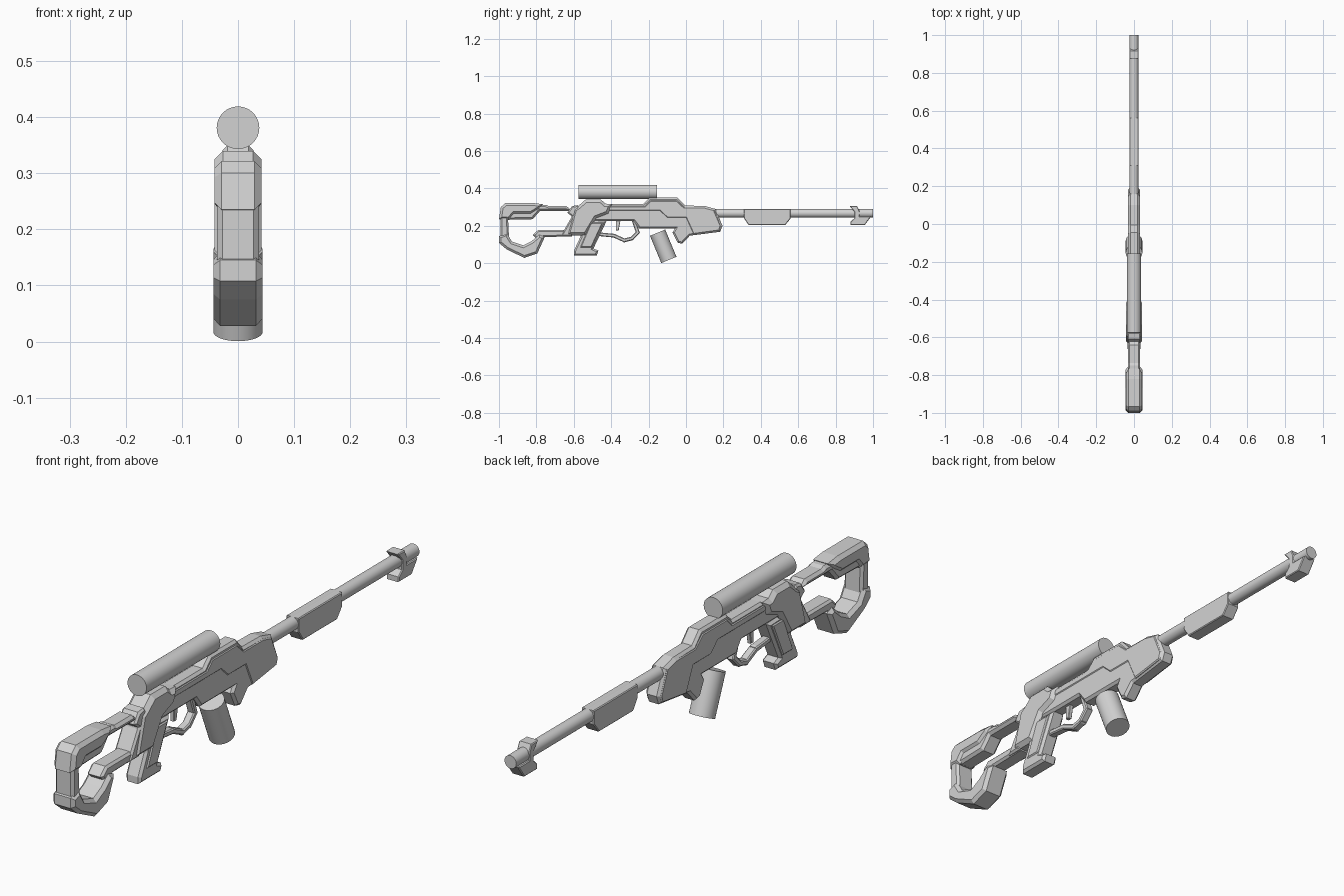
import bpy, bmesh, math
from mathutils import Vector

grey = bpy.data.materials.new("grey_metal")
grey.diffuse_color = (0.65, 0.65, 0.65, 1)


def finish(bm, name):
    bmesh.ops.recalc_face_normals(bm, faces=bm.faces)
    me = bpy.data.meshes.new(name)
    bm.to_mesh(me)
    bm.free()
    me.materials.append(grey)
    ob = bpy.data.objects.new(name, me)
    bpy.context.collection.objects.link(ob)
    return ob


def prism(name, pts, w, c=0.01):
    """Side profile (y, z) extruded to x = +-w, with chamfered side rims."""
    bm = bmesh.new()
    f = bm.faces.new([bm.verts.new((-w, y, z)) for y, z in pts])
    r = bmesh.ops.extrude_face_region(bm, geom=[f], use_keep_orig=True)
    new = [v for v in r["geom"] if isinstance(v, bmesh.types.BMVert)]
    bmesh.ops.translate(bm, vec=(2 * w, 0, 0), verts=new)
    bmesh.ops.recalc_face_normals(bm, faces=bm.faces)
    if c:
        rim = [e for e in bm.edges
               if abs(e.verts[0].co.x - e.verts[1].co.x) < 1e-5]
        bmesh.ops.bevel(bm, geom=rim, offset=c, segments=1, profile=0.5,
                        affect='EDGES', clamp_overlap=True)
    return finish(bm, name)


def tube(name, a, b, r):
    """Solid round bar between two (y, z) points."""
    a, b = Vector((0, *a)), Vector((0, *b))
    bm = bmesh.new()
    bmesh.ops.create_cone(bm, cap_ends=True, segments=32, radius1=r, radius2=r,
                          depth=(b - a).length)
    bmesh.ops.rotate(bm, verts=bm.verts,
                     matrix=(b - a).to_track_quat('Z', 'Y').to_matrix())
    bmesh.ops.translate(bm, verts=bm.verts, vec=(a + b) / 2)
    ob = finish(bm, name)
    bpy.ops.object.select_all(action='DESELECT')
    ob.select_set(True)
    bpy.context.view_layer.objects.active = ob
    bpy.ops.object.shade_smooth_by_angle(angle=math.radians(30))
    return ob


# Round parts
tube("scope", (-0.575, 0.381), (-0.155, 0.381), 0.038)
tube("barrel", (0.13, 0.267), (1.0, 0.267), 0.0235)
tube("magazine", (-0.152, 0.163), (-0.0915, 0.0175), 0.044)

# Barrel fittings
prism("barrel_weight", [(0.31, 0.29), (0.31, 0.24), (0.335, 0.203),
                        (0.53, 0.203), (0.56, 0.24), (0.56, 0.29)], 0.025, 0.003)
prism("muzzle_sight", [(0.875, 0.305), (0.915, 0.305), (0.927, 0.28), (0.927, 0.25),
                       (0.99, 0.25), (0.955, 0.203), (0.88, 0.203), (0.88, 0.222),
                       (0.9, 0.24), (0.9, 0.275)], 0.025, 0.003)

# Main body and raised upper panel
prism("receiver", [(-0.46, 0.316), (-0.23, 0.316), (-0.195, 0.35), (-0.045, 0.35),
                   (-0.005, 0.308), (0.10, 0.306), (0.158, 0.29), (0.195, 0.2),
                   (0.183, 0.168), (0.02, 0.147), (-0.02, 0.104), (-0.045, 0.11),
                   (-0.072, 0.165), (-0.06, 0.185), (-0.25, 0.185), (-0.28, 0.225),
                   (-0.50, 0.225)], 0.028, 0.009)
prism("receiver_panel", [(-0.42, 0.305), (-0.22, 0.305), (-0.19, 0.335), (-0.05, 0.335),
                         (-0.01, 0.298), (0.10, 0.298), (0.15, 0.285), (0.186, 0.2),
                         (0.178, 0.174), (0.04, 0.155), (0.0, 0.243), (-0.1, 0.243),
                         (-0.14, 0.28), (-0.41, 0.28)], 0.031, 0.004)

# Rear body
prism("rear_receiver", [(-0.6, 0.29), (-0.575, 0.307), (-0.537, 0.34), (-0.455, 0.34),
                        (-0.43, 0.318), (-0.395, 0.316), (-0.415, 0.265), (-0.48, 0.24),
                        (-0.535, 0.148), (-0.64, 0.148)], 0.042, 0.015)
prism("rear_joint", [(-0.67, 0.145), (-0.61, 0.145), (-0.555, 0.28), (-0.58, 0.31),
                     (-0.61, 0.305), (-0.635, 0.27), (-0.61, 0.25)], 0.035, 0.007)

# Grip with raised side panel
prism("grip", [(-0.545, 0.23), (-0.425, 0.225), (-0.495, 0.078), (-0.468, 0.067),
               (-0.478, 0.04), (-0.6, 0.04), (-0.6, 0.065), (-0.565, 0.14)], 0.03, 0.009)
prism("grip_panel", [(-0.51, 0.215), (-0.445, 0.215), (-0.505, 0.085), (-0.565, 0.085)],
      0.034, 0.004)

# Trigger guard, one link per pair of path points
path = [(-0.465, 0.155), (-0.385, 0.147), (-0.33, 0.122), (-0.29, 0.132),
        (-0.258, 0.165), (-0.28, 0.228)]
for i, (a, b) in enumerate(zip(path, path[1:])):
    a, b = Vector(a), Vector(b)
    d = (b - a).normalized() * 0.007
    n = Vector((-d.y, d.x)) * 1.4
    prism(f"trigger_guard_{i + 1}", [a - d + n, b + d + n, b + d - n, a - d - n],
          0.015, 0.004)
prism("trigger", [(-0.375, 0.23), (-0.35, 0.23), (-0.36, 0.175), (-0.375, 0.175)],
      0.008, 0.002)

# Open shoulder stock
prism("stock_top", [(-0.96, 0.312), (-0.75, 0.312), (-0.735, 0.306), (-0.64, 0.306),
                    (-0.61, 0.28), (-0.78, 0.28), (-0.82, 0.235), (-0.96, 0.232)],
      0.033, 0.01)
prism("butt_cap", [(-1.0, 0.235), (-0.99, 0.3), (-0.965, 0.322), (-0.82, 0.322),
                   (-0.765, 0.315), (-0.785, 0.29), (-0.83, 0.262), (-0.92, 0.262),
                   (-0.945, 0.232)], 0.042, 0.013)
prism("butt_spine", [(-0.993, 0.25), (-0.993, 0.11), (-0.945, 0.11), (-0.952, 0.25)],
      0.037, 0.009)
prism("butt_toe", [(-1.0, 0.145), (-1.0, 0.108), (-0.96, 0.075), (-0.865, 0.028),
                   (-0.795, 0.052), (-0.755, 0.14), (-0.785, 0.152), (-0.825, 0.118),
                   (-0.87, 0.095), (-0.93, 0.115), (-0.958, 0.16)], 0.044, 0.012)
prism("stock_lower_bar", [(-0.82, 0.15), (-0.79, 0.178), (-0.60, 0.178),
                          (-0.61, 0.143), (-0.76, 0.14), (-0.78, 0.11)], 0.031, 0.008)
